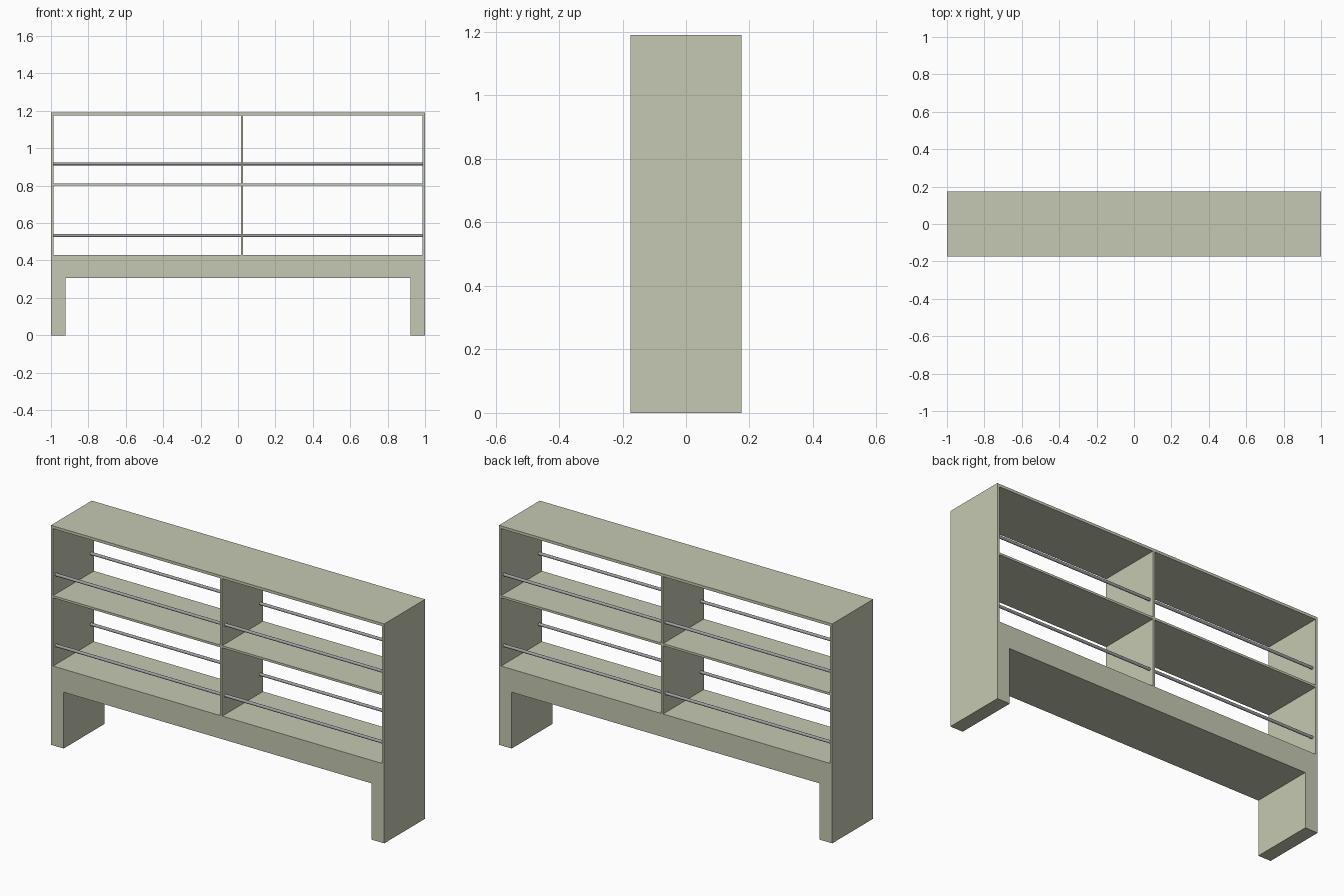
import bpy, math

if "Cube" in bpy.data.objects:
    bpy.data.objects.remove(bpy.data.objects["Cube"])

def material(name, color):
    m = bpy.data.materials.new(name)
    m.diffuse_color = (*color, 1)
    m.use_nodes = True
    m.node_tree.nodes["Principled BSDF"].inputs["Base Color"].default_value = m.diffuse_color
    return m

WOOD = material("sage paint", (0.558, 0.584, 0.445))
METAL = material("grey metal", (0.36, 0.36, 0.38))

D = 0.175        # half depth
TOP, BASE_TOP, BASE_LOW = 1.19, 0.43, 0.305
WALL = 0.013
DIV = (0.015, 0.028)   # divider sits slightly off centre

def extrude_profile(name, pts):
    """Closed xz profile extruded through the full depth."""
    n = len(pts)
    verts = [(x, y, z) for y in (-D, D) for x, z in pts]
    faces = [tuple(range(n)), tuple(reversed(range(n, 2 * n)))]
    faces += [(i, i + n, (i + 1) % n + n, (i + 1) % n) for i in range(n)]
    me = bpy.data.meshes.new(name)
    me.from_pydata(verts, [], faces)
    me.materials.append(WOOD)
    ob = bpy.data.objects.new(name, me)
    bpy.context.collection.objects.link(ob)
    return ob

def panel(name, x0, x1, z0, z1):
    return extrude_profile(name, [(x0, z0), (x1, z0), (x1, z1), (x0, z1)])

# Bench-like base with two legs
extrude_profile("base", [(-1, 0), (-0.923, 0), (-0.923, BASE_LOW), (0.923, BASE_LOW),
                         (0.923, 0), (1, 0), (1, BASE_TOP), (-1, BASE_TOP)])

# Case panels
panel("left_side", -1, -1 + WALL, BASE_TOP, TOP - 0.015)
panel("right_side", 1 - WALL, 1, BASE_TOP, TOP - 0.015)
panel("top", -1, 1, TOP - 0.015, TOP)
panel("divider", *DIV, BASE_TOP, TOP - 0.015)

# Shelves and guard rails in each bay
for side, x0, x1 in (("left", -1 + WALL, DIV[0]), ("right", DIV[1], 1 - WALL)):
    panel(side + "_shelf", x0, x1, 0.80, 0.812)
    for level, z in (("lower", 0.533), ("upper", 0.917)):
        for face, y in (("front", -0.15), ("back", 0.15)):
            bpy.ops.mesh.primitive_cylinder_add(
                vertices=24, radius=0.008, depth=x1 - x0,
                location=((x0 + x1) / 2, y, z), rotation=(0, math.pi / 2, 0))
            rail = bpy.context.object
            rail.name = f"{side}_{level}_{face}_rail"
            rail.data.materials.append(METAL)
            bpy.ops.object.shade_smooth_by_angle()
